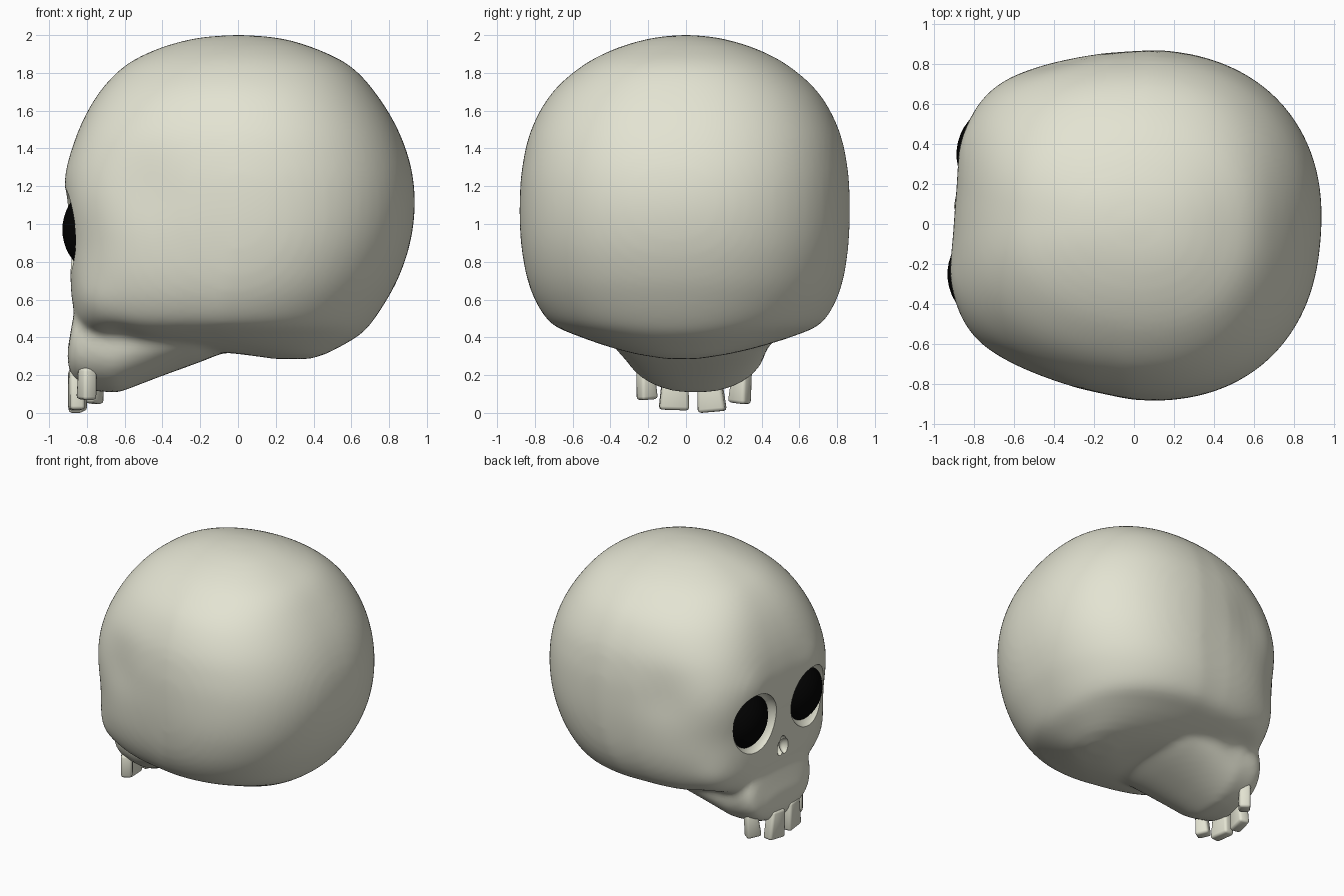
import bpy, bmesh, math
from mathutils import Vector, Matrix

if "Cube" in bpy.data.objects:
    bpy.data.objects.remove(bpy.data.objects["Cube"], do_unlink=True)

YAW = Matrix.Rotation(math.radians(-4.3), 4, 'Z')   # the head is turned slightly


def material(name, color):
    m = bpy.data.materials.new(name)
    m.use_nodes = True
    m.diffuse_color = (*color, 1)
    bsdf = m.node_tree.nodes["Principled BSDF"]
    bsdf.inputs["Base Color"].default_value = (*color, 1)
    bsdf.inputs["Roughness"].default_value = 0.8
    return m


bone = material("bone", (0.77, 0.77, 0.645))
black = material("eye black", (0.001, 0.001, 0.001))


def from_bmesh(name, bm, mat=None):
    bmesh.ops.recalc_face_normals(bm, faces=bm.faces)
    mesh = bpy.data.meshes.new(name)
    bm.to_mesh(mesh)
    bm.free()
    if mat:
        mesh.materials.append(mat)
    ob = bpy.data.objects.new(name, mesh)
    bpy.context.scene.collection.objects.link(ob)
    return ob


def smooth(ob, angle=40):
    ob.data.shade_smooth()
    ob.data.set_sharp_from_angle(angle=math.radians(angle))


def bake(ob):
    """Replace the mesh with its modified result."""
    dg = bpy.context.evaluated_depsgraph_get()
    mesh = bpy.data.meshes.new_from_object(ob.evaluated_get(dg))
    ob.modifiers.clear()
    ob.data = mesh


def power(v, n):
    return math.copysign(abs(v) ** (2 / n), v)


def spline(rows, steps=5):
    """Smooth in-between rows through the given rows."""
    pts = [Vector(r) for r in rows]
    pts = [2 * pts[0] - pts[1]] + pts + [2 * pts[-1] - pts[-2]]
    out = []
    for a, b, c, d in zip(pts, pts[1:], pts[2:], pts[3:]):
        for i in range(steps):
            t = i / steps
            out.append(b + .5 * t * ((c - a) + t * ((2 * a - 5 * b + 4 * c - d)
                                                    + t * (3 * b - a - 3 * c + d))))
    return out + [pts[-2]]


def loft(bm, rings):
    """Skin a list of closed rings and cap both ends."""
    loops = [[bm.verts.new(p) for p in ring] for ring in rings]
    for a, b in zip(loops, loops[1:]):
        for i in range(len(a)):
            j = (i + 1) % len(a)
            bm.faces.new((a[i], a[j], b[j], b[i]))
    bm.faces.new(loops[0])
    bm.faces.new(loops[-1])


def ellipsoid(name, center, size, mat=None):
    bm = bmesh.new()
    bmesh.ops.create_uvsphere(bm, u_segments=40, v_segments=24, radius=1,
                              matrix=Matrix.Translation(center) @ Matrix.Diagonal((*size, 1)))
    return from_bmesh(name, bm, mat)


STEPS = [2 * math.pi * i / 72 for i in range(72)]

# Cranium levels: height, face x, back x, half width
levels = [(2.0, -.06, .06, .05), (1.98, -.24, .24, .20), (1.925, -.43, .42, .38),
          (1.835, -.60, .595, .55), (1.69, -.735, .73, .71), (1.5, -.835, .845, .815),
          (1.3, -.89, .915, .862), (1.1, -.895, .935, .875), (.9, -.875, .91, .868),
          (.72, -.875, .85, .84), (.58, -.865, .775, .79), (.47, -.83, .70, .71),
          (.41, -.74, .64, .58), (.35, -.35, .54, .40), (.31, .02, .46, .24),
          (.285, .20, .38, .08)]


def level_ring(z, front, back, width):
    mid = (front + back) / 2 + .04 * width
    face = 4 - 1.5 * min(1, max(0, (z - 1.15) / .8))   # flat face, rounder crown
    ring = []
    for t in STEPS:
        c, s = math.cos(t), math.sin(t)
        if c > 0:
            ring.append((mid + (back - mid) * power(c, 2.25), width * power(s, 2.25), z))
        else:
            u = abs(power(c, face))
            taper = 1 - .18 * u ** 1.3                 # the face is narrower
            ring.append((mid - (mid - front) * u, width * taper * power(s, face), z))
    return ring


# Jaw stations: x, bottom, top, half width
stations = [(-.895, .25, .35, .16), (-.88, .19, .42, .27), (-.855, .145, .56, .33),
            (-.80, .12, .62, .36), (-.64, .105, .62, .39), (-.42, .19, .62, .43),
            (-.20, .27, .62, .46), (.05, .37, .62, .44)]


def jaw_ring(x, low, high, width):
    mid, half = (low + high) / 2, (high - low) / 2
    ring = []
    for t in STEPS:
        up = power(math.sin(t), 2.3)
        ring.append((x, width * (1 + .1 * up) * power(math.cos(t), 2.3), mid + half * up))
    return ring


# Skull: cranium and jaw fused into one smooth surface
bm = bmesh.new()
loft(bm, [level_ring(*r) for r in spline(levels)])
loft(bm, [jaw_ring(*r) for r in stations])
skull = from_bmesh("skull", bm, bone)
fuse = skull.modifiers.new("fuse", 'REMESH')
fuse.mode = 'VOXEL'
fuse.voxel_size = 0.024
soften = skull.modifiers.new("soften", 'SMOOTH')
soften.factor = 0.5
soften.iterations = 12
bake(skull)

# Soft forms: center, radius, push along the normal
forms = []
for side in (-1, 1):
    forms += [((-.45, side * .78, 1.2), .22, -.025),     # temple hollow
              ((-.75, side * .60, .58), .14, .015),      # cheekbone
              ((-.60, side * .50, .40), .13, -.02),      # hollow under the cheek
              ((-.89, side * .33, 1.25), .13, .01)]      # brow
normals = [v.normal.copy() for v in skull.data.vertices]
for v, normal in zip(skull.data.vertices, normals):
    push = sum(d * math.exp(-((v.co - Vector(c)).length / r) ** 2) for c, r, d in forms)
    v.co += normal * push

# Eye sockets and nose hollow
cutters = [ellipsoid("socket_cutter", (-.89, side * .305, .965), (.12, .225, .23))
           for side in (-1, 1)]
for side in (-1, 1):
    cutters.append(ellipsoid("nose_cutter", (-.885, side * .025, .68), (.06, .035, .06)))
cutters.append(ellipsoid("nose_cutter", (-.885, 0, .715), (.06, .035, .055)))
for cutter in cutters:
    cut = skull.modifiers.new("cut", 'BOOLEAN')
    cut.operation = 'DIFFERENCE'
    cut.solver = 'EXACT'
    cut.object = cutter
bake(skull)
for cutter in cutters:
    bpy.data.objects.remove(cutter, do_unlink=True)
skull.data.materials.clear()
skull.data.materials.append(bone)
skull.data.polygons.foreach_set("material_index", [0] * len(skull.data.polygons))
skull.data.transform(YAW)
smooth(skull)

# Eyes
for name, side in (("right_eye", 1), ("left_eye", -1)):
    eye = ellipsoid(name, (-.65, side * .30, .97), (.26, .26, .26), black)
    eye.data.transform(YAW)
    smooth(eye)

# Teeth: x, y, bottom, top, width, lean, turn
teeth = [(-.80, -.21, .07, .24, .10, 4, 30), (-.855, -.06, .015, .23, .16, -2, 5),
         (-.85, .13, .005, .22, .15, 5, -10), (-.765, .29, .05, .23, .11, -6, -35)]
for i, (x, y, low, high, width, lean, turn) in enumerate(teeth):
    bm = bmesh.new()
    bmesh.ops.create_cube(bm, size=1)
    for v in bm.verts:
        taper = .8 if v.co.z > 0 else 1
        v.co = Vector((v.co.x * .08, v.co.y * width * taper, v.co.z * (high - low)))
    bmesh.ops.bevel(bm, geom=bm.edges[:], offset=.018, segments=2, profile=.5,
                    affect='EDGES')
    place = (Matrix.Translation((x, y, (low + high) / 2))
             @ Matrix.Rotation(math.radians(turn), 4, 'Z')
             @ Matrix.Rotation(math.radians(lean), 4, 'X'))
    bm.transform(place)
    smooth(from_bmesh("tooth_%d" % (i + 1), bm, bone), 50)
